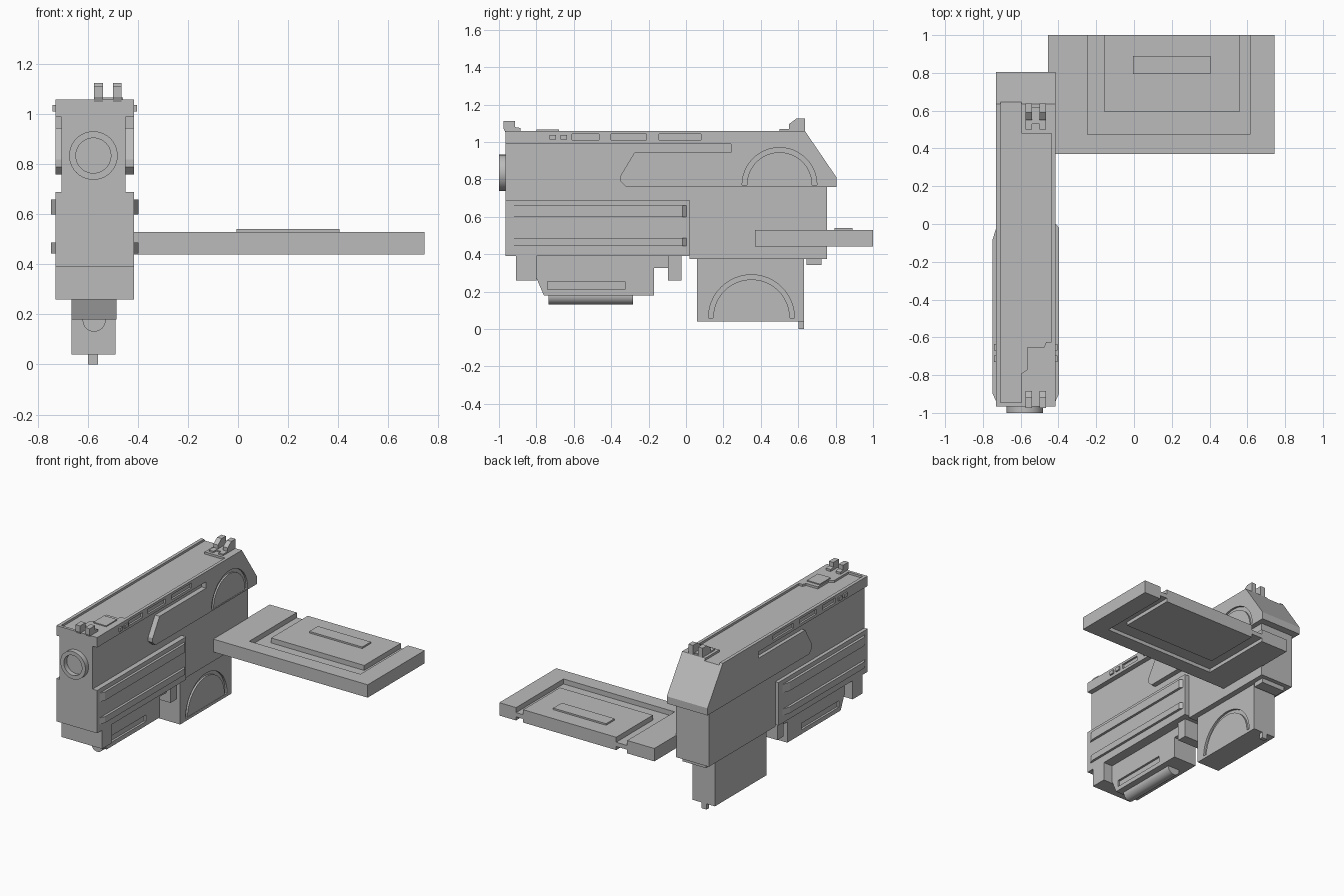
import bpy, bmesh, math
from mathutils import Vector

if "Cube" in bpy.data.objects:
    bpy.data.objects.remove(bpy.data.objects["Cube"])

grey = bpy.data.materials.new("plain grey")
grey.use_nodes = True
colour = (0.5, 0.5, 0.5, 1)
grey.diffuse_color = colour
grey.node_tree.nodes["Principled BSDF"].inputs["Base Color"].default_value = colour

CX = -0.572  # centre line of the body


def prism(name, axis, pts, lo, hi):
    """Extrude a 2D outline along an axis: x takes (y,z), y takes (x,z), z takes (x,y)."""
    place = {"x": lambda p, d: (d, p[0], p[1]),
             "y": lambda p, d: (p[0], d, p[1]),
             "z": lambda p, d: (p[0], p[1], d)}[axis]
    bm = bmesh.new()
    face = bm.faces.new([bm.verts.new(place(p, lo)) for p in pts])
    new = bmesh.ops.extrude_face_region(bm, geom=[face])["geom"]
    shift = Vector(place((0, 0), hi - lo))
    bmesh.ops.translate(bm, vec=shift, verts=[v for v in new if isinstance(v, bmesh.types.BMVert)])
    bmesh.ops.recalc_face_normals(bm, faces=bm.faces)
    mesh = bpy.data.meshes.new(name)
    bm.to_mesh(mesh)
    bm.free()
    mesh.materials.append(grey)
    obj = bpy.data.objects.new(name, mesh)
    bpy.context.collection.objects.link(obj)
    return obj


def box(name, x0, x1, y0, y1, z0, z1):
    return prism(name, "z", [(x0, y0), (x1, y0), (x1, y1), (x0, y1)], z0, z1)


def arc(cx, cy, r, start=0, end=360, n=40):
    count = n if end - start == 360 else n + 1
    return [(cx + r * math.cos(math.radians(start + (end - start) * i / n)),
             cy + r * math.sin(math.radians(start + (end - start) * i / n))) for i in range(count)]


def cut(obj, *cutters):
    for c in cutters:
        mod = obj.modifiers.new("cut", "BOOLEAN")
        mod.operation = "DIFFERENCE"
        mod.solver = "EXACT"
        mod.object = c
        c.hide_render = True
        c.hide_viewport = True
        c.display_type = "WIRE"


def smooth(obj):
    bpy.ops.object.select_all(action="DESELECT")
    obj.select_set(True)
    bpy.context.view_layer.objects.active = obj
    bpy.ops.object.shade_smooth_by_angle(angle=math.radians(30))


# Narrow inner body
prism("inner_body", "x", [(-0.965, 0.4), (0.02, 0.4), (0.02, 0.375), (0.755, 0.375),
                          (0.755, 0.8), (0.6, 1.03), (-0.965, 1.03)], -0.705, -0.45)

# Wide upper slide with the slanted rear and the side plates
slide = prism("slide", "x", [(-0.965, 0.99), (-0.965, 1.06), (0.635, 1.06), (0.805, 0.81),
                             (0.805, 0.76), (-0.32, 0.76), (-0.35, 0.79), (-0.35, 0.82),
                             (-0.275, 0.945), (0.24, 0.945), (0.24, 0.99)], -0.73, -0.415)
top_recess = prism("top_recess_cutter", "z", [
    (-0.707, -0.945), (-0.595, -0.945), (-0.595, -0.79), (-0.565, -0.77), (-0.565, -0.65),
    (-0.475, -0.65), (-0.465, -0.625), (-0.437, -0.625), (-0.437, 0.48), (-0.595, 0.48),
    (-0.595, 0.645), (-0.707, 0.645)], 1.045, 1.2)
cut(slide, top_recess)
for i, (y0, y1) in enumerate([(-0.61, -0.465), (-0.4, -0.21), (-0.145, 0.08)]):
    for side, x in (("left", -0.415), ("right", -0.73)):
        cut(slide, box(f"{side}_slot_cutter_{i}", x - 0.013, x + 0.013, y0, y1, 1.01, 1.043))
cut(slide, prism("slide_arch_cutter", "x", arc(0.5, 0.77, 0.2, 0, 180, 24), -0.428, -0.3))

# Small nubs on the slide edges
for i, y in enumerate((-0.73, -0.67)):
    box(f"slide_nub_{i}", -0.741, -0.404, y, y + 0.035, 1.012, 1.037)

# Sights: two prongs each at front and rear
for i, x in enumerate((-0.575, -0.5)):
    prism(f"front_sight_{i}", "x", [(-0.975, 1.07), (-0.965, 1.05), (-0.885, 1.05), (-0.885, 1.075),
                                    (-0.915, 1.08), (-0.915, 1.112), (-0.975, 1.112)], x, x + 0.035)
    prism(f"rear_sight_{i}", "x", [(0.5, 1.05), (0.637, 1.05), (0.637, 1.125), (0.59, 1.125),
                                   (0.55, 1.095), (0.55, 1.07), (0.5, 1.07)], x, x + 0.035)
box("rear_sight_base", -0.54, -0.5, 0.53, 0.62, 1.05, 1.068)
box("front_sight_base", -0.56, -0.46, -0.8, -0.68, 1.05, 1.067)

# Barrel muzzle, a hollow tube
muzzle = prism("muzzle", "y", arc(-0.578, 0.835, 0.097), -1.0, -0.95)
cut(muzzle, prism("bore_cutter", "y", arc(-0.578, 0.835, 0.07), -1.1, -0.967))
smooth(muzzle)

# Lower front block with two rails on each side
box("lower_front_block", -0.73, -0.415, -0.965, 0.02, 0.39, 0.69)
for i, (z0, z1) in enumerate([(0.6, 0.66), (0.443, 0.487)]):
    prism(f"right_rail_{i}", "z", [(-0.72, -0.96), (-0.748, -0.9), (-0.748, -0.08), (-0.72, 0.01)], z0, z1)
    prism(f"left_rail_{i}", "z", [(-0.425, -0.96), (-0.398, -0.9), (-0.398, -0.02), (-0.425, 0.015)], z0, z1)

# Blocks hanging under the front block
box("front_lug", -0.73, -0.415, -0.91, -0.8, 0.26, 0.4)
box("rear_lug", -0.69, -0.455, -0.095, -0.025, 0.26, 0.4)
housing = prism("underside_housing", "x", [(-0.805, 0.4), (-0.805, 0.285), (-0.76, 0.18), (-0.17, 0.18),
                                           (-0.17, 0.325), (-0.09, 0.325), (-0.09, 0.4)], -0.665, -0.485)
for side, x in (("left", -0.485), ("right", -0.665)):
    cut(housing, box(f"{side}_housing_slot_cutter", x - 0.015, x + 0.015, -0.74, -0.325, 0.21, 0.255))
smooth(prism("underside_tube", "y", arc(-0.575, 0.177, 0.046, n=32), -0.735, -0.283))

# Grip with an arched recess on the left, and its small fittings
grip = box("grip", -0.665, -0.49, 0.06, 0.63, 0.04, 0.4)
cut(grip, prism("grip_arch_cutter", "x", arc(0.35, 0.06, 0.23, 0, 180, 24), -0.505, -0.4))
prism("grip_arch_panel", "x", arc(0.35, 0.06, 0.205, 0, 180, 24), -0.52, -0.492)
prism("slide_arch_panel", "x", arc(0.5, 0.77, 0.175, 0, 180, 24), -0.45, -0.417)
box("grip_peg", -0.6, -0.56, 0.602, 0.63, 0.0, 0.05)
box("rear_foot", CX - 0.09, CX + 0.09, 0.645, 0.725, 0.343, 0.39)

# Flat slab at the side, with U-shaped channels above and below and a raised pad
slab = box("side_slab", -0.455, 0.745, 0.37, 1.0, 0.44, 0.53)
channel = [(-0.245, 1.1), (-0.245, 0.475), (0.615, 0.475), (0.615, 1.1),
           (0.56, 1.1), (0.56, 0.595), (-0.16, 0.595), (-0.16, 1.1)]
cut(slab, prism("upper_channel_cutter", "z", channel, 0.495, 0.6),
    prism("lower_channel_cutter", "z", channel, 0.4, 0.465))
box("slab_pad", -0.005, 0.405, 0.795, 0.89, 0.52, 0.541)
